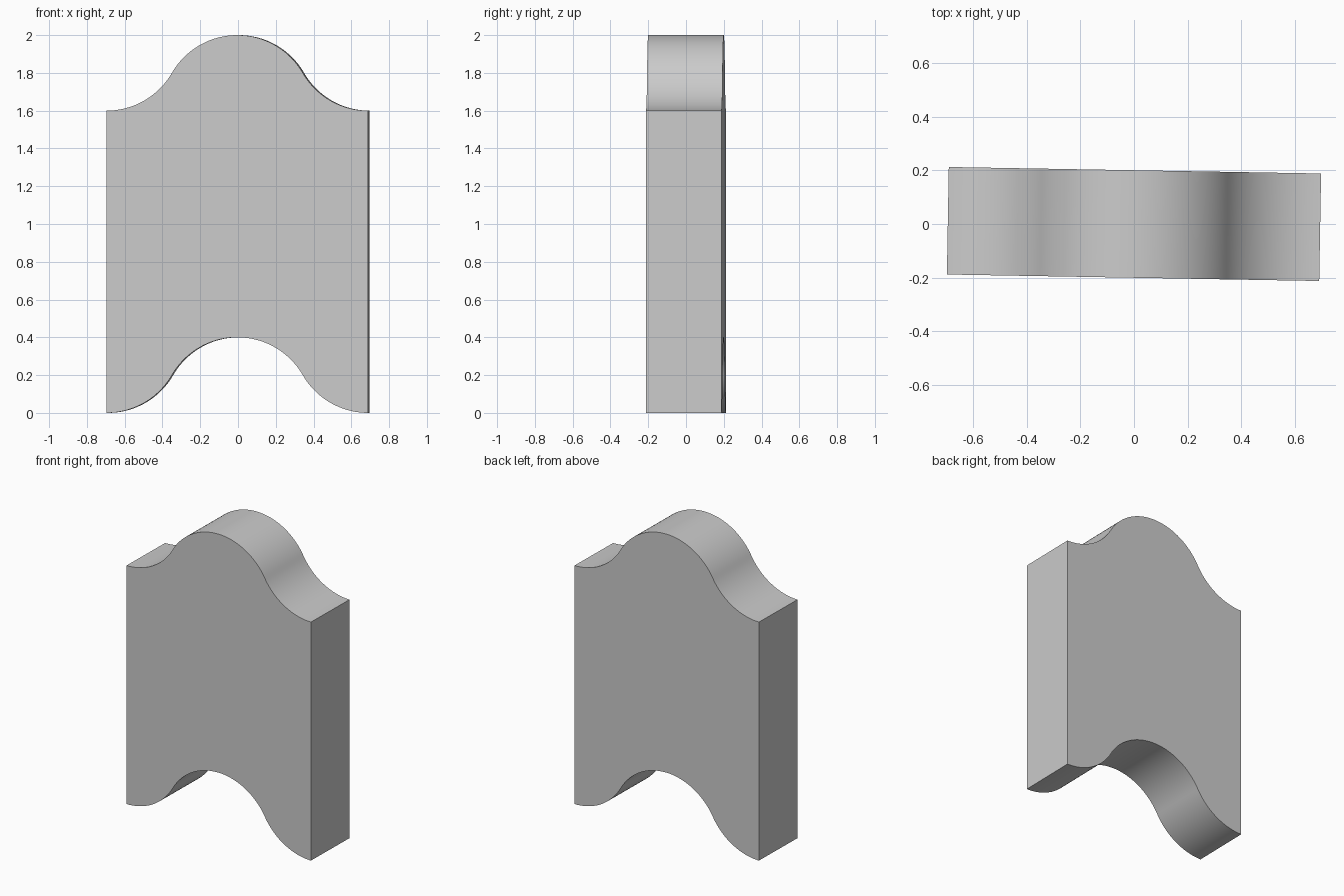
import bpy, bmesh
from math import sin, cos, pi, sqrt, radians
from mathutils import Matrix

cube = bpy.data.objects.get("Cube")
if cube:
    bpy.data.objects.remove(cube, do_unlink=True)

RADIUS = 0.4
HALF_WIDTH = RADIUS * sqrt(3)
DEPTH = 0.4
RISE = 1.6
STEPS = 24

# Plain grey material
grey = bpy.data.materials.new("light_grey")
grey.use_nodes = True
colour = (0.6, 0.6, 0.6, 1)
grey.diffuse_color = colour
grey.node_tree.nodes["Principled BSDF"].inputs["Base Color"].default_value = colour


def wave(base):
    """Hump flowing into two tangent hollows, from -x to +x."""
    angles = [i / STEPS * pi / 3 for i in range(STEPS + 1)]
    hollow = [(HALF_WIDTH - RADIUS * sin(a), base + RADIUS * (1 - cos(a))) for a in angles]
    hump = [(RADIUS * sin(a), base + RADIUS * cos(a)) for a in reversed(angles)]
    inward = hollow + hump[1:]
    return [(-x, z) for x, z in inward] + inward[-2::-1]


# Slab with a matching wave along the top and bottom
outline = wave(0) + wave(RISE)[::-1]
bm = bmesh.new()
front = bm.faces.new([bm.verts.new((x, -DEPTH / 2, z)) for x, z in outline])
back = bmesh.ops.extrude_face_region(bm, geom=[front], use_keep_orig=True)
moved = [v for v in back["geom"] if isinstance(v, bmesh.types.BMVert)]
bmesh.ops.translate(bm, vec=(0, DEPTH, 0), verts=moved)
bmesh.ops.recalc_face_normals(bm, faces=bm.faces)
bmesh.ops.rotate(bm, verts=bm.verts, cent=(0, 0, 0), matrix=Matrix.Rotation(radians(-1), 3, "Z"))
mesh = bpy.data.meshes.new("wavy_slab")
bm.to_mesh(mesh)
bm.free()
mesh.materials.append(grey)

slab = bpy.data.objects.new("wavy_slab", mesh)
bpy.context.collection.objects.link(slab)
bpy.context.view_layer.objects.active = slab
slab.select_set(True)
bpy.ops.object.shade_smooth_by_angle(angle=radians(30))
